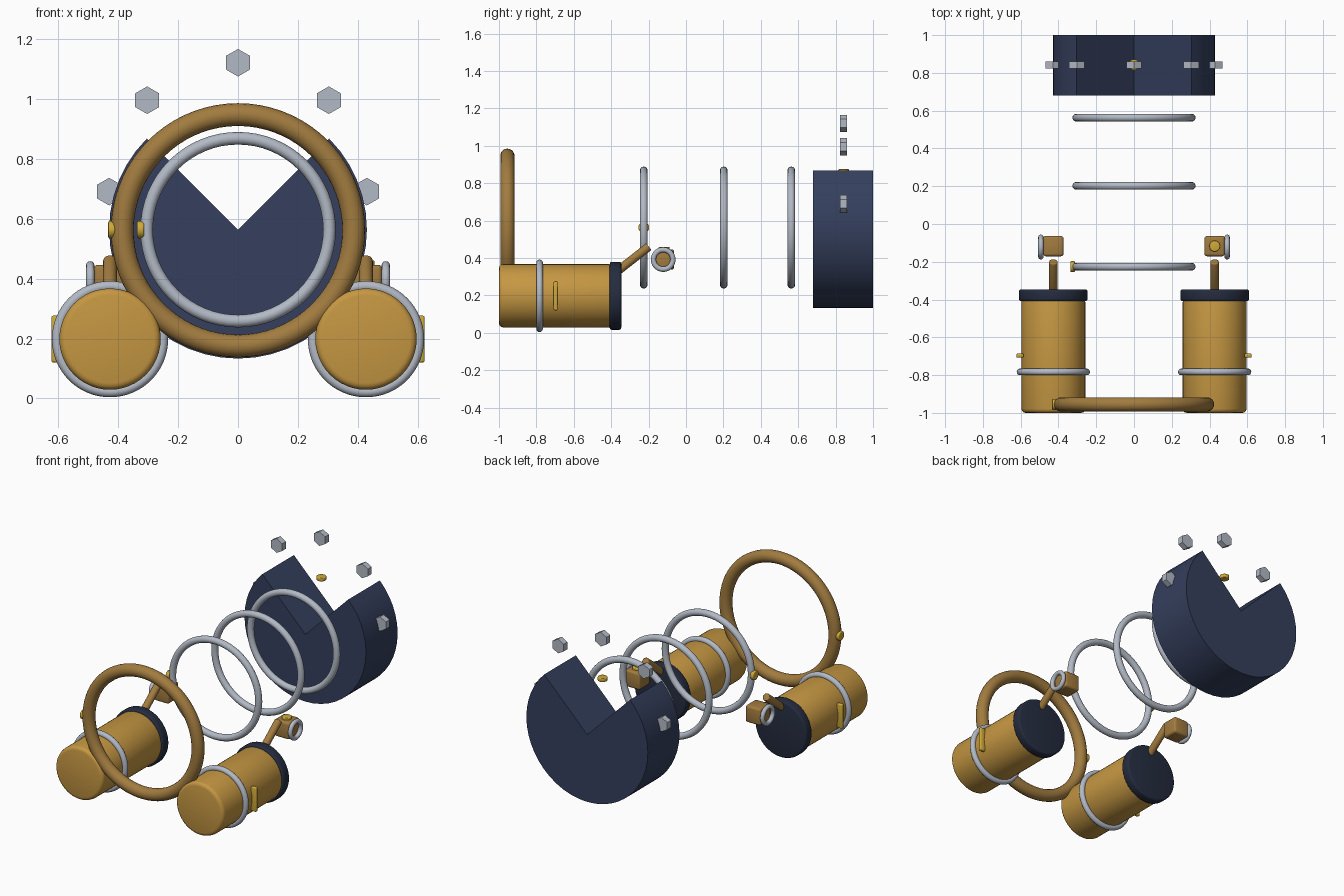
import bpy, bmesh
from math import pi, sin, cos, radians
from mathutils import Vector, Matrix

if "Cube" in bpy.data.objects:
    bpy.data.objects.remove(bpy.data.objects["Cube"])


def material(name, rgb):
    m = bpy.data.materials.new(name)
    m.diffuse_color = (*rgb, 1)
    m.use_nodes = True
    m.node_tree.nodes["Principled BSDF"].inputs["Base Color"].default_value = m.diffuse_color
    return m


GOLD = material("gold", (0.56, 0.31, 0.055))
BRONZE = material("bronze", (0.36, 0.20, 0.05))
YELLOW = material("yellow", (0.62, 0.40, 0.04))
NAVY = material("navy", (0.035, 0.05, 0.11))
DARK = material("dark_navy", (0.018, 0.025, 0.05))
SILVER = material("silver", (0.45, 0.49, 0.56))

AXES = {"x": Vector((1, 0, 0)), "y": Vector((0, 1, 0)), "z": Vector((0, 0, 1))}


def finish(name, bm, mat, bevel=0.0, segs=3, smooth=True):
    """Bevel the sharp edges, then turn the bmesh into a shaded object."""
    bmesh.ops.recalc_face_normals(bm, faces=bm.faces)
    if bevel:
        edges = [e for e in bm.edges if e.calc_face_angle(0) > radians(40)]
        bmesh.ops.bevel(bm, geom=edges, offset=bevel, segments=segs,
                        profile=0.5, affect='EDGES')
    mesh = bpy.data.meshes.new(name)
    bm.to_mesh(mesh)
    bm.free()
    ob = bpy.data.objects.new(name, mesh)
    bpy.context.collection.objects.link(ob)
    mesh.materials.append(mat)
    if smooth:
        bpy.ops.object.select_all(action='DESELECT')
        ob.select_set(True)
        bpy.context.view_layer.objects.active = ob
        bpy.ops.object.shade_smooth_by_angle(angle=radians(35))
    return ob


def rod(name, a, b, r, mat, sides=32, bevel=0.0, smooth=True, spin=0.0):
    a, b = Vector(a), Vector(b)
    rot = (b - a).to_track_quat('Z', 'Y').to_matrix().to_4x4()
    bm = bmesh.new()
    bmesh.ops.create_cone(bm, cap_ends=True, segments=sides, radius1=r, radius2=r,
                          depth=(b - a).length,
                          matrix=Matrix.Translation((a + b) / 2) @ rot @ Matrix.Rotation(spin, 4, 'Z'))
    return finish(name, bm, mat, bevel, smooth=smooth)


def disc(name, c, axis, r, depth, mat, **kw):
    d = AXES[axis] * depth / 2
    return rod(name, Vector(c) - d, Vector(c) + d, r, mat, **kw)


def ring(name, c, axis, major, minor, mat, n=64, m=14):
    rot = AXES[axis].to_track_quat('Z', 'Y').to_matrix()
    bm = bmesh.new()
    rows = []
    for i in range(n):
        t = 2 * pi * i / n
        row = []
        for j in range(m):
            p = 2 * pi * j / m
            w = major + minor * cos(p)
            row.append(bm.verts.new(Vector(c) + rot @ Vector((w * cos(t), w * sin(t), minor * sin(p)))))
        rows.append(row)
    for i in range(n):
        a, b = rows[i], rows[(i + 1) % n]
        for j in range(m):
            k = (j + 1) % m
            bm.faces.new((a[j], b[j], b[k], a[k]))
    return finish(name, bm, mat)


def box(name, c, size, mat, bevel):
    bm = bmesh.new()
    bmesh.ops.create_cube(bm, size=1, matrix=Matrix.Translation(c) @ Matrix.Diagonal((*size, 1)))
    return finish(name, bm, mat, bevel)


CZ = 0.563  # height of the central axis

# Rear drum: solid three-quarter pie, open at the top
bm = bmesh.new()
N = 36
profile = [(0, CZ)] + [(0.43 * cos(t), CZ + 0.43 * sin(t))
                       for t in (radians(135 + 270 * i / N) for i in range(N + 1))]
face = bm.faces.new([bm.verts.new((x, 0.68, z)) for x, z in profile])
ext = bmesh.ops.extrude_face_region(bm, geom=[face], use_keep_orig=True)
bmesh.ops.translate(bm, vec=(0, 0.32, 0),
                    verts=[v for v in ext["geom"] if isinstance(v, bmesh.types.BMVert)])
finish("rear_drum", bm, NAVY)

# Hexagonal studs fanned over the drum
for i, (x, z) in enumerate([(-0.43, 0.69), (-0.303, 0.995), (0, 1.12), (0.303, 0.995), (0.43, 0.69)]):
    stud = disc(f"hex_stud_{i}", (0, 0, 0), "z", 0.046, 0.038, SILVER, sides=6, smooth=False,
                spin=0)
    verts = [v.co.copy() for v in stud.data.vertices]
    # orient the hexagon to face front with a corner pointing up
    corner = max(verts, key=lambda v: v.y)
    off = pi / 2 if abs(corner.y - 0.046) < 1e-4 else 0
    stud.data.transform(Matrix.Translation((x, 0.842, z)) @ Matrix.Rotation(pi / 2, 4, 'X')
                        @ Matrix.Rotation(0 if off else pi / 6, 4, 'Z'))

# Hoops along the central axis
ring("front_hoop", (0, -0.955, 0.561), "y", 0.386, 0.038, BRONZE, 72, 18)
for i, y in enumerate((-0.226, 0.202, 0.563)):
    ring(f"middle_hoop_{i}", (0, y, CZ), "y", 0.305, 0.021, SILVER)

# Small round buttons
for name, c, axis in (("front_hoop_button", (-0.421, -0.955, CZ), "x"),
                      ("middle_hoop_button", (-0.325, -0.226, CZ), "x"),
                      ("drum_button", (0, 0.843, 0.863), "z"),
                      ("block_button", (0.427, -0.117, 0.448), "z")):
    disc(name, c, axis, 0.029, 0.024, YELLOW, sides=24, bevel=0.005)

# Canister assemblies on both sides
for s, side in ((-1, "left"), (1, "right")):
    x, z = 0.427 * s, 0.198
    rod(f"{side}_canister", (x, -1, z), (x, -0.39, z), 0.169, GOLD, sides=48, bevel=0.022)
    rod(f"{side}_canister_cap", (x, -0.408, z), (x, -0.346, z), 0.182, DARK, sides=48, bevel=0.012)
    ring(f"{side}_canister_band", (x, -0.783, z), "y", 0.176, 0.018, SILVER)
    box(f"{side}_side_slat", (0.604 * s, -0.697, z), (0.038, 0.022, 0.156), YELLOW, 0.007)
    rod(f"{side}_strut", (x, -0.40, 0.304), (x, -0.199, 0.461), 0.023, BRONZE, sides=20, bevel=0.005)
    box(f"{side}_block", (x, -0.117, 0.392), (0.108, 0.108, 0.108), BRONZE, 0.014)
    ring(f"{side}_block_ring", (0.493 * s, -0.122, 0.392), "x", 0.052, 0.014, SILVER, 40, 12)
